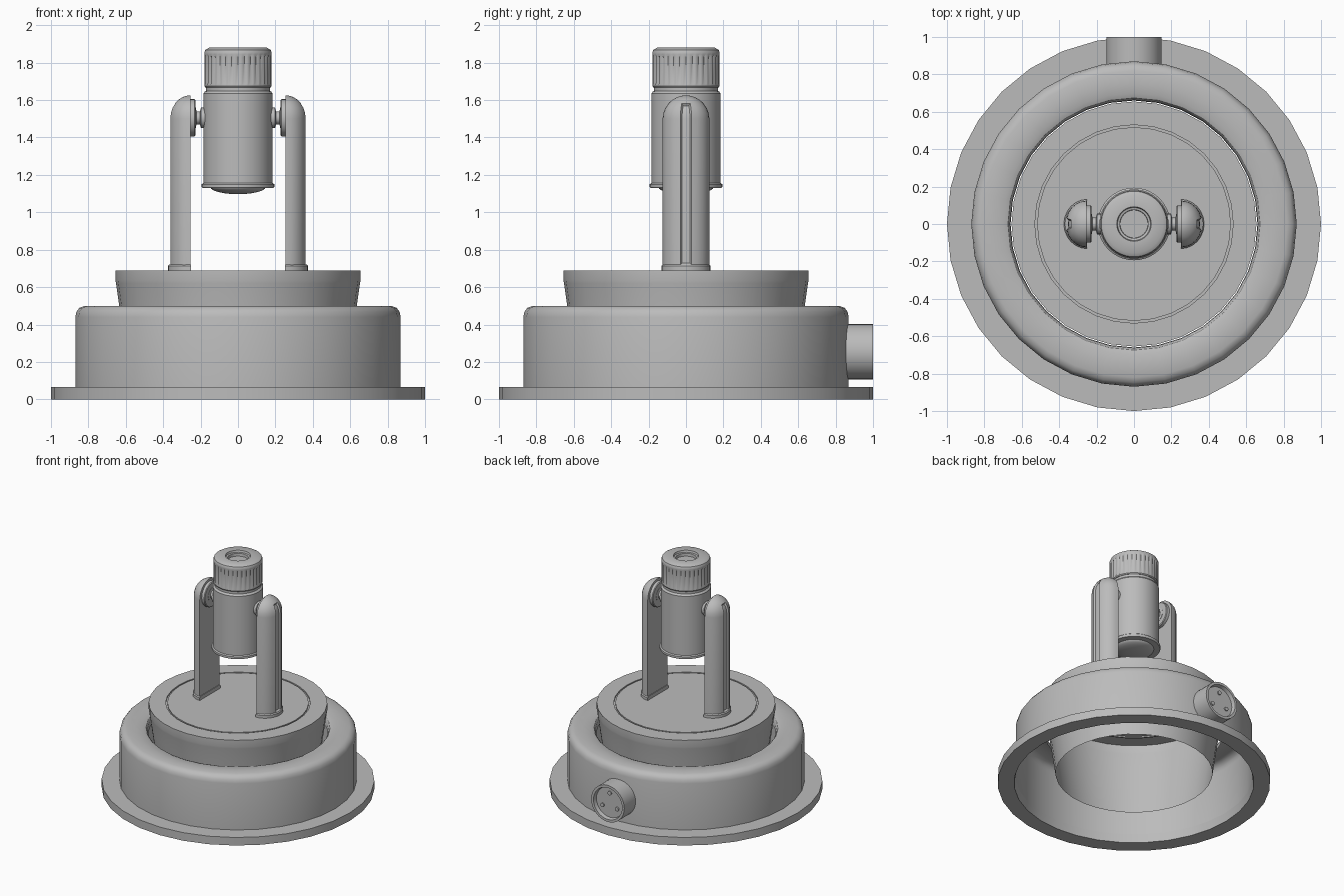
import bpy, bmesh, math
from mathutils import Matrix

if "Cube" in bpy.data.objects:
    bpy.data.objects.remove(bpy.data.objects["Cube"])

grey = bpy.data.materials.new("plain grey")
grey.diffuse_color = (0.5, 0.5, 0.5, 1)
grey.use_nodes = True
grey.node_tree.nodes["Principled BSDF"].inputs["Base Color"].default_value = grey.diffuse_color


def finish(name, bm, angle=32):
    """Clean up, smooth by angle and link a part."""
    bmesh.ops.remove_doubles(bm, verts=bm.verts, dist=0.0002)
    bmesh.ops.recalc_face_normals(bm, faces=bm.faces)
    for f in bm.faces:
        f.smooth = True
    for e in bm.edges:
        e.smooth = e.calc_face_angle(0) < math.radians(angle)
    me = bpy.data.meshes.new(name)
    bm.to_mesh(me)
    bm.free()
    me.materials.append(grey)
    ob = bpy.data.objects.new(name, me)
    bpy.context.collection.objects.link(ob)
    return ob


def lathe(name, pts, n=32, mat=Matrix(), ripple=None):
    """Spin (radius, height) points about z, then move by mat."""
    bm = bmesh.new()
    rings = []
    for r, z in pts:
        ring = []
        for i in range(n):
            a = 2 * math.pi * i / n
            rr = r - (ripple(i, z) if ripple else 0)
            ring.append(bm.verts.new(mat @ Matrix.Translation((rr * math.cos(a), rr * math.sin(a), z)).translation))
        rings.append(ring)
    for a, b in zip(rings, rings[1:]):
        for i in range(n):
            j = (i + 1) % n
            bm.faces.new((a[i], a[j], b[j], b[i]))
    return finish(name, bm)


def half_post(name, rows, side, x0, depth, width, slot=None):
    """Upright with a flat inner face and a rounded outer face; rows are (z, scale)."""
    angles = [-90, -75, -60, -45, -30, -14, 0, 14, 30, 45, 60, 75, 90]
    bm = bmesh.new()
    grid = []
    for z, s in rows:
        grid.append([bm.verts.new((side * (x0 + depth * s * math.cos(math.radians(t))),
                                   width * s * math.sin(math.radians(t)), z)) for t in angles])
    groove = []
    for k, (a, b) in enumerate(zip(grid, grid[1:])):
        for i in range(len(angles) - 1):
            f = bm.faces.new((a[i], a[i + 1], b[i + 1], b[i]))
            if slot and abs(angles[i] + angles[i + 1]) < 20 and \
                    rows[k][0] >= slot[0] - 1e-4 and rows[k + 1][0] <= slot[1] + 1e-4:
                groove.append(f)
        bm.faces.new((a[-1], a[0], b[0], b[-1]))
    bm.faces.new(grid[0])
    if rows[-1][1] > 0:
        bm.faces.new(grid[-1])
    bmesh.ops.recalc_face_normals(bm, faces=bm.faces)
    if groove:
        bmesh.ops.inset_region(bm, faces=groove, thickness=0.008, depth=-0.012, use_even_offset=True)
    return finish(name, bm)


# Base shell with flange, open underneath
lathe("base_shell", [(0.87, 0.065), (0.88, 0), (1, 0), (1, 0.065), (0.87, 0.065), (0.87, 0.44),
                     (0.864, 0.468), (0.848, 0.489), (0.82, 0.5), (0.75, 0.5), (0.7, 0.497),
                     (0.675, 0.487), (0.663, 0.47), (0.66, 0.43)])

# Tapered turntable drum, open underneath, with a ring groove on top
lathe("turntable", [(0.575, 0.08), (0.635, 0.5), (0.652, 0.62), (0.655, 0.635), (0.655, 0.69), (0.53, 0.69),
                    (0.53, 0.68), (0.518, 0.68), (0.518, 0.69), (0, 0.69)])

# Cable socket on the back
back = Matrix.Translation((0, 0, 0.255)) @ Matrix.Rotation(-math.pi / 2, 4, 'X')
lathe("socket", [(0.148, 0.84), (0.148, 1.0), (0.128, 1.0), (0.122, 0.97), (0, 0.97)], 32, back)
for i in range(3):
    a = math.radians(90 + 120 * i)
    pin = Matrix.Translation((0.075 * math.cos(a), 0, 0.255 + 0.075 * math.sin(a))) @ \
        Matrix.Rotation(-math.pi / 2, 4, 'X')
    lathe("socket_pin", [(0.016, 0.965), (0.016, 0.98), (0, 0.982)], 12, pin)

# Yoke arms with feet, pivot washers and pins
rows = [(0.69, 1), (0.72, 1), (1.5, 1)]
for z in (1.53, 1.558, 1.582, 1.602, 1.617, 1.623):
    rows.append((z, math.sqrt(1 - ((z - 1.5) / 0.125) ** 2)))
rows.append((1.625, 0))
for side, label in ((-1, "left"), (1, "right")):
    half_post(label + "_arm", rows, side, 0.255, 0.11, 0.125, (0.72, 1.582))
    half_post(label + "_arm_foot", [(0.685, 1), (0.712, 1), (0.72, 0.95)], side, 0.25, 0.125, 0.132)
    pivot = Matrix.Translation((0, 0, 1.505)) @ Matrix.Rotation(side * math.pi / 2, 4, 'Y')
    lathe(label + "_washer", [(0, 0.228), (0.095, 0.228), (0.1, 0.233), (0.1, 0.257), (0, 0.257)], 32, pivot)
    lathe(label + "_pin", [(0, 0.17), (0.055, 0.17), (0.055, 0.198), (0.035, 0.203),
                           (0.035, 0.222), (0.055, 0.226), (0.055, 0.232)], 24, pivot)

# Lamp barrel with lower lip and neck
lathe("barrel", [(0.145, 1.13), (0.19, 1.13), (0.194, 1.136), (0.194, 1.15), (0.185, 1.157),
                 (0.185, 1.635), (0.178, 1.645), (0.172, 1.648), (0.172, 1.68)], 40)

# Domed lens under the barrel
lens = [(0.148 * math.cos(math.radians(t)), 1.135 - 0.038 * math.sin(math.radians(t))) for t in range(0, 91, 15)]
lathe("lens", lens, 40)

# Knurled cap with a stepped hole on top
lathe("knurled_cap", [(0.165, 1.668), (0.175, 1.668), (0.18, 1.675), (0.18, 1.68), (0.18, 1.69), (0.18, 1.83),
                      (0.18, 1.845), (0.18, 1.855), (0.175, 1.868), (0.155, 1.88), (0.092, 1.88),
                      (0.088, 1.865), (0.076, 1.862), (0.074, 1.84), (0, 1.84)], 96,
      ripple=lambda i, z: 0.008 if i % 3 == 0 and 1.685 < z < 1.84 else 0)
